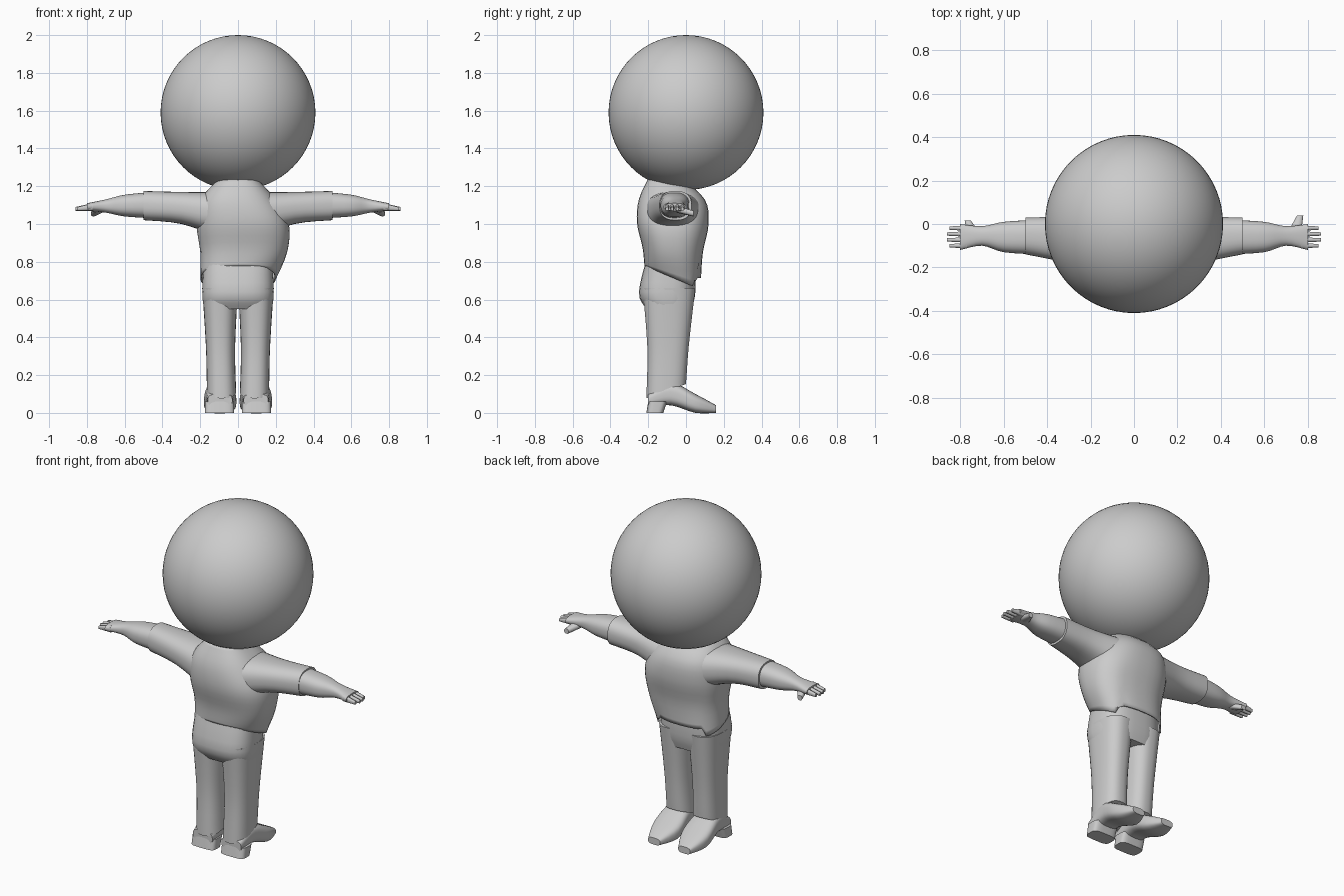
import bpy, bmesh, math
from mathutils import Vector

cube = bpy.data.objects.get("Cube")
if cube:
    bpy.data.objects.remove(cube, do_unlink=True)

grey = bpy.data.materials.new("plain grey")
grey.use_nodes = True
colour = (0.6, 0.6, 0.6, 1)
grey.diffuse_color = colour
grey.node_tree.nodes["Principled BSDF"].inputs["Base Color"].default_value = colour
parts = []


def finish(name, bm):
    bmesh.ops.recalc_face_normals(bm, faces=bm.faces[:])
    mesh = bpy.data.meshes.new(name)
    bm.to_mesh(mesh)
    bm.free()
    mesh.materials.append(grey)
    obj = bpy.data.objects.new(name, mesh)
    bpy.context.collection.objects.link(obj)
    parts.append(obj)
    return obj


def ring(**limits):
    """One cross-section: a single value on the loft axis, (low, high) on the others."""
    pairs = {k: v if isinstance(v, tuple) else (v, v) for k, v in limits.items()}
    low = Vector([pairs[k][0] for k in "xyz"])
    high = Vector([pairs[k][1] for k in "xyz"])
    return (low + high) / 2, (high - low) / 2


def curve(a, b, c, d, t):
    """Smooth curve from b to c, guided by neighbours a and d."""
    slope_b, slope_c = (c - a) / 2, (d - b) / 2
    bend = (c - b) * 3 - slope_b * 2 - slope_c
    twist = (b - c) * 2 + slope_b + slope_c
    return b + slope_b * t + bend * t ** 2 + twist * t ** 3


def blend(rings, steps):
    """Fill in smooth cross-sections between the given ones."""
    last = len(rings) - 1
    result = []
    for i in range(last):
        near = [rings[min(max(i + k, 0), last)] for k in (-1, 0, 1, 2)]
        for s in range(steps):
            t = s / steps
            result.append([curve(*values, t) for values in zip(*near)])
    return result + [rings[last]]


def loft(name, axis, rings, side=1, sides=32, power=2.5, tilt=0, panel=0, closed=True):
    """Skin the sections. Tilt slants the first hem, except on a front panel."""
    u, v = [i for i in range(3) if i != axis]
    sections = blend(rings, 4)
    bm = bmesh.new()
    loops = []
    for r, (middle, half) in enumerate(sections):
        fade = (1 - r / len(sections)) ** 4
        loop = []
        for i in range(sides):
            angle = math.tau * (i + 0.5) / sides
            offset = Vector()
            for k, f in ((u, math.cos(angle)), (v, math.sin(angle))):
                offset[k] = math.copysign(abs(f) ** (2 / power), f) * half[k]
            co = middle + offset
            if not (co.y > 0 and abs(co.x) < panel):
                co[axis] += tilt * fade * offset.y
            co.x *= side
            loop.append(bm.verts.new(co))
        loops.append(loop)
    for a, b in zip(loops, loops[1:]):
        for i in range(sides):
            bm.faces.new((a[i - 1], a[i], b[i], b[i - 1]))
    if closed:
        bm.faces.new(loops[0])
        bm.faces.new(loops[-1])
    return finish(name, bm)


# Round head
bm = bmesh.new()
bmesh.ops.create_uvsphere(bm, u_segments=64, v_segments=32, radius=0.41)
bmesh.ops.translate(bm, verts=bm.verts[:], vec=(0, 0, 1.59))
finish("head", bm)

# Jacket, with a slanted hem around a shorter front panel
jacket = loft("jacket", 2, [
    ring(z=0.715, x=(-0.2, 0.2), y=(-0.22, 0.08)),
    ring(z=0.85, x=(-0.2, 0.26), y=(-0.23, 0.09)),
    ring(z=1, x=(-0.22, 0.27), y=(-0.26, 0.12)),
    ring(z=1.13, x=(-0.2, 0.2), y=(-0.25, 0.1)),
    ring(z=1.24, x=(-0.1, 0.1), y=(-0.2, -0.02)),
], sides=40, tilt=-0.42, panel=0.15, closed=False)
jacket.modifiers.new("cloth thickness", "SOLIDIFY").thickness = 0.008

# Trouser seat
loft("trouser_seat", 2, [
    ring(z=0.55, x=(-0.18, 0.18), y=(-0.21, 0.03)),
    ring(z=0.64, x=(-0.19, 0.19), y=(-0.25, 0.05)),
    ring(z=0.85, x=(-0.18, 0.18), y=(-0.2, 0.05)),
], power=2.8)

for side, label in ((1, "left"), (-1, "right")):
    # Trouser leg with a slanted cuff
    loft(label + "_trouser_leg", 2, [
        ring(z=0.115, x=(0.01, 0.165), y=(-0.21, 0)),
        ring(z=0.35, x=(0.015, 0.17), y=(-0.205, 0.015)),
        ring(z=0.66, x=(0, 0.19), y=(-0.23, 0.05)),
    ], side, tilt=0.36)

    # Shoe with a raised arch, and its block heel
    loft(label + "_shoe", 1, [
        ring(y=-0.2, x=(0.03, 0.16), z=(0.03, 0.1)),
        ring(y=-0.08, x=(0.02, 0.17), z=(0.04, 0.16)),
        ring(y=0.05, x=(0.01, 0.18), z=(0, 0.1)),
        ring(y=0.16, x=(0.06, 0.14), z=(0, 0.04)),
    ], side, power=3)
    loft(label + "_heel", 2, [
        ring(z=0, x=(0.02, 0.175), y=(-0.21, -0.12)),
        ring(z=0.06, x=(0.02, 0.175), y=(-0.2, -0.1)),
    ], side, power=4)

    # Jacket sleeve, slightly wider than the forearm it covers
    loft(label + "_sleeve", 0, [
        ring(x=0.1, y=(-0.23, 0.09), z=(0.93, 1.17)),
        ring(x=0.3, y=(-0.18, 0.04), z=(1, 1.17)),
        ring(x=0.5, y=(-0.14, 0.03), z=(1.02, 1.175)),
    ], side)
    loft(label + "_forearm", 0, [
        ring(x=0.45, y=(-0.14, 0.02), z=(1.03, 1.17)),
        ring(x=0.6, y=(-0.13, 0.01), z=(1.04, 1.155)),
        ring(x=0.7, y=(-0.1, -0.01), z=(1.06, 1.13)),
        ring(x=0.8, y=(-0.12, 0), z=(1.07, 1.11)),
    ], side)

    # Four fingers, the outer two a little shorter
    for k in range(4):
        y = -0.1 + 0.027 * k
        tip = 0.85 if k in (0, 3) else 0.86
        loft(label + "_finger", 0, [
            ring(x=0.77, y=(y - 0.013, y + 0.013), z=(1.07, 1.11)),
            ring(x=tip, y=(y - 0.008, y + 0.008), z=(1.07, 1.09)),
        ], side, sides=10)

    # Thumb, spread wider on the left hand
    reach = 0.04 if side > 0 else 0.015
    loft(label + "_thumb", 1, [
        ring(y=-0.05, x=(0.7, 0.77), z=(1.06, 1.1)),
        ring(y=reach, x=(0.75, 0.78), z=(1.04, 1.07)),
    ], side, sides=10)

# Smooth surfaces, keeping hems and heels crisp
for obj in bpy.context.selected_objects:
    obj.select_set(False)
for obj in parts:
    obj.select_set(True)
bpy.context.view_layer.objects.active = parts[0]
bpy.ops.object.shade_smooth_by_angle(angle=math.radians(50))
